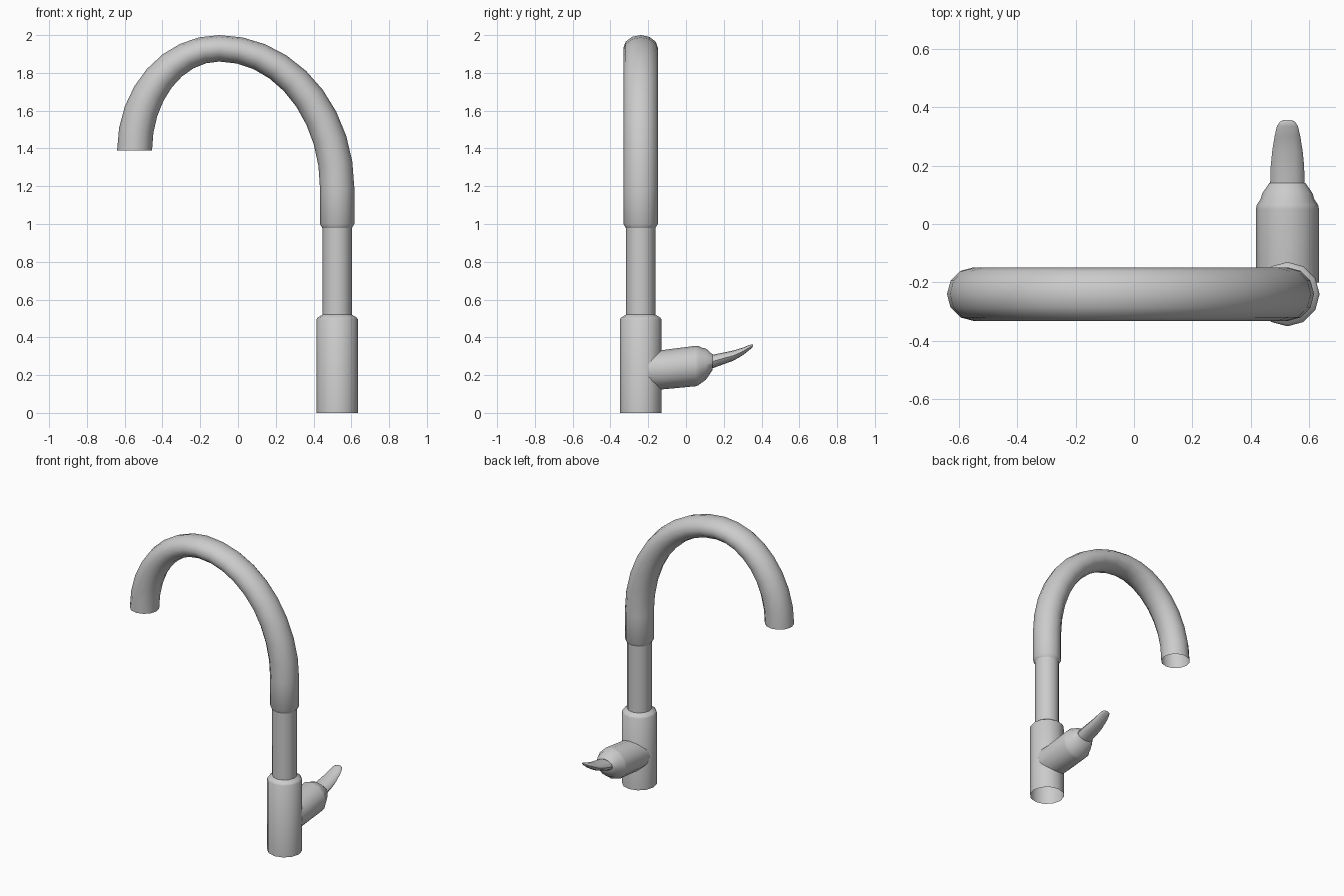
import bpy, math
from mathutils import Vector

if "Cube" in bpy.data.objects:
    bpy.data.objects.remove(bpy.data.objects["Cube"], do_unlink=True)

SIDES = 12
CX, CY = 0.525, -0.24          # column axis
X, Y, Z = Vector((1, 0, 0)), Vector((0, 1, 0)), Vector((0, 0, 1))

metal = bpy.data.materials.new("grey metal")
metal.use_nodes = True
grey = (0.6, 0.6, 0.6, 1)
metal.diffuse_color = grey
metal.node_tree.nodes["Principled BSDF"].inputs["Base Color"].default_value = grey


def loft(name, rings, cap_end=False):
    """Skin elliptical rings, each given as (centre, half axis u, half axis v)."""
    verts, faces = [], []
    for c, u, v in rings:
        for i in range(SIDES):
            a = math.tau * i / SIDES
            verts.append(c + u * math.cos(a) + v * math.sin(a))
    for r in range(len(rings) - 1):
        for i in range(SIDES):
            j = (i + 1) % SIDES
            a, b = r * SIDES, (r + 1) * SIDES
            faces.append((a + i, a + j, b + j, b + i))
    if cap_end:
        faces.append(tuple(range(len(verts) - SIDES, len(verts))))
    mesh = bpy.data.meshes.new(name)
    mesh.from_pydata(verts, [], faces)
    mesh.materials.append(metal)
    ob = bpy.data.objects.new(name, mesh)
    bpy.context.collection.objects.link(ob)
    bpy.ops.object.select_all(action='DESELECT')
    ob.select_set(True)
    bpy.context.view_layer.objects.active = ob
    bpy.ops.object.shade_smooth_by_angle(angle=math.radians(42))
    return ob


def upright(profile):
    """Round rings on the column axis from (radius, height) pairs."""
    return [(Vector((CX, CY, z)), X * r, Y * r) for r, z in profile]


# Column: open-bottomed base and slimmer neck
loft("base", upright([(0.11, 0), (0.11, 0.495), (0.103, 0.505), (0.078, 0.52)]))
loft("neck", upright([(0.078, 0.51), (0.078, 0.99)]))

# Spout: tube lying between an outer and an inner arch, open at the outlet
TOP_X, WIDTH = -0.1, 0.092


def arch_ring(angle, side, foot, outer, inner):
    def point(a, b):
        return Vector((TOP_X + side * a * math.cos(angle), CY, foot + b * math.sin(angle)))
    p, q = point(*outer), point(*inner)
    return ((p + q) / 2, side * (p - q) / 2, Y * WIDTH)


spout = upright([(0.079, 0.98), (0.091, 1.0)])
for i in range(10):
    spout.append(arch_ring(math.pi / 2 * i / 9, 1, 1.19, (0.716, 0.81), (0.534, 0.67)))
for i in range(7, -1, -1):
    spout.append(arch_ring(math.pi / 2 * i / 8, -1, 1.39, (0.54, 0.61), (0.355, 0.47)))
# keep the half axis continuous across the crown
spout = [(c, u if u.dot(c - Vector((TOP_X, CY, 1.3))) > 0 else -u, v) for c, u, v in spout]
flip = [(c, u, v) for c, u, v in spout]
loft("spout", flip)


def along_y(stations):
    """Rings facing +y from (y, z, half width, half height)."""
    return [(Vector((CX, y, z)), X * -w, Z * h) for y, z, w, h in stations]


# Handle: stepped barrel leaving the back of the base, then a flat curved lever
loft("handle_body", along_y([
    (-0.2, 0.225, 0.108, 0.104), (-0.13, 0.228, 0.108, 0.104), (0.05, 0.248, 0.108, 0.107),
    (0.065, 0.25, 0.105, 0.104), (0.085, 0.253, 0.092, 0.092), (0.105, 0.258, 0.086, 0.083),
    (0.14, 0.268, 0.062, 0.042)]), cap_end=True)
loft("lever", along_y([
    (0.11, 0.265, 0.06, 0.04), (0.14, 0.272, 0.059, 0.036), (0.2, 0.289, 0.057, 0.031),
    (0.25, 0.303, 0.052, 0.027), (0.3, 0.325, 0.044, 0.02), (0.335, 0.346, 0.036, 0.014),
    (0.35, 0.354, 0.026, 0.008), (0.356, 0.357, 0.012, 0.003)]), cap_end=True)
